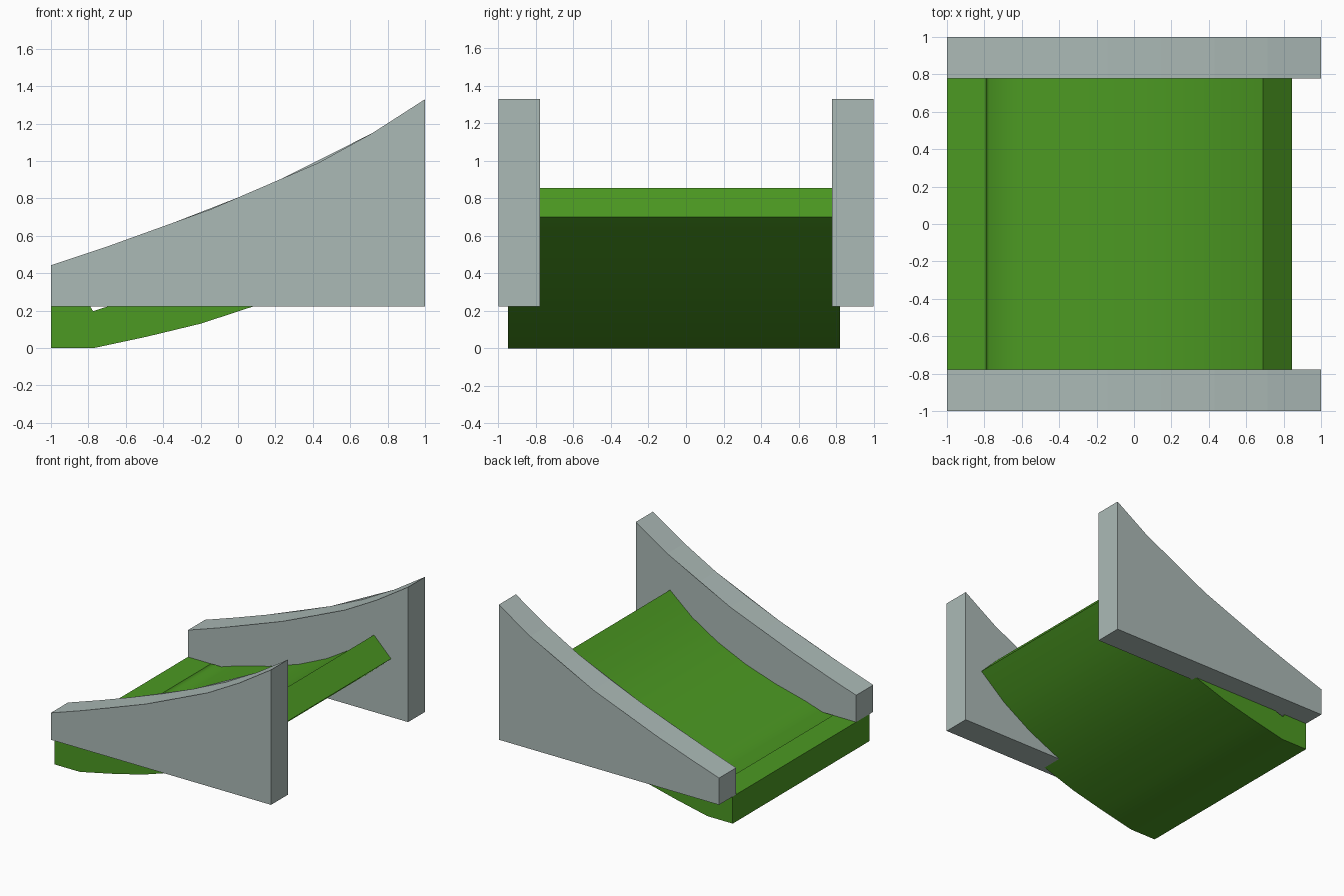
import bpy, bmesh

if "Cube" in bpy.data.objects:
    bpy.data.objects.remove(bpy.data.objects["Cube"])


def material(name, rgb):
    m = bpy.data.materials.new(name)
    m.diffuse_color = (*rgb, 1)
    m.use_nodes = True
    m.node_tree.nodes["Principled BSDF"].inputs["Base Color"].default_value = m.diffuse_color
    return m


grey = material("pale grey", (0.41, 0.49, 0.47))
green = material("leaf green", (0.072, 0.32, 0.016))


def extrude_profile(name, pts, y0, y1, mat, smooth_at=()):
    """Extrude an x-z outline along y; corners in smooth_at shade smoothly."""
    bm = bmesh.new()
    front = [bm.verts.new((x, y0, z)) for x, z in pts]
    back = [bm.verts.new((x, y1, z)) for x, z in pts]
    n = len(pts)
    caps = [bm.faces.new(front), bm.faces.new(back[::-1])]
    for i in range(n):
        j = (i + 1) % n
        f = bm.faces.new((front[j], front[i], back[i], back[j]))
        f.smooth = bool(smooth_at)
    for e in bm.edges:
        e.smooth = False
    for i in smooth_at:
        bm.edges.get((front[i], back[i])).smooth = True
    bmesh.ops.triangulate(bm, faces=caps)
    bmesh.ops.recalc_face_normals(bm, faces=bm.faces)
    me = bpy.data.meshes.new(name)
    bm.to_mesh(me)
    bm.free()
    me.materials.append(mat)
    ob = bpy.data.objects.new(name, me)
    bpy.context.collection.objects.link(ob)
    return ob


# Side walls with a rising concave top edge
wall = [(-1, 0.222), (1, 0.222), (1, 1.33), (0.715, 1.147), (0.43, 0.99),
        (0.143, 0.86), (-0.143, 0.743), (-0.43, 0.637), (-0.715, 0.537), (-1, 0.442)]
extrude_profile("right_wall", wall, -1.0, -0.778, grey)
extrude_profile("left_wall", wall, 0.778, 1.0, grey)

# Curved ramp: flat lip, shallow crease, then a thick slab curling upward
under = [(-1, 0), (-0.77, 0), (-0.49, 0.06), (-0.2, 0.13), (0.09, 0.225),
         (0.37, 0.355), (0.62, 0.51), (0.845, 0.70)]
upper = [(0.69, 0.855), (0.49, 0.685), (0.26, 0.545), (0.01, 0.432),
         (-0.26, 0.343), (-0.54, 0.272), (-0.775, 0.197), (-0.79, 0.222), (-1, 0.222)]
extrude_profile("ramp", under + upper, -0.95, 0.822, green,
                smooth_at=[1, 2, 3, 4, 5, 6, 9, 10, 11, 12, 13, 14])
